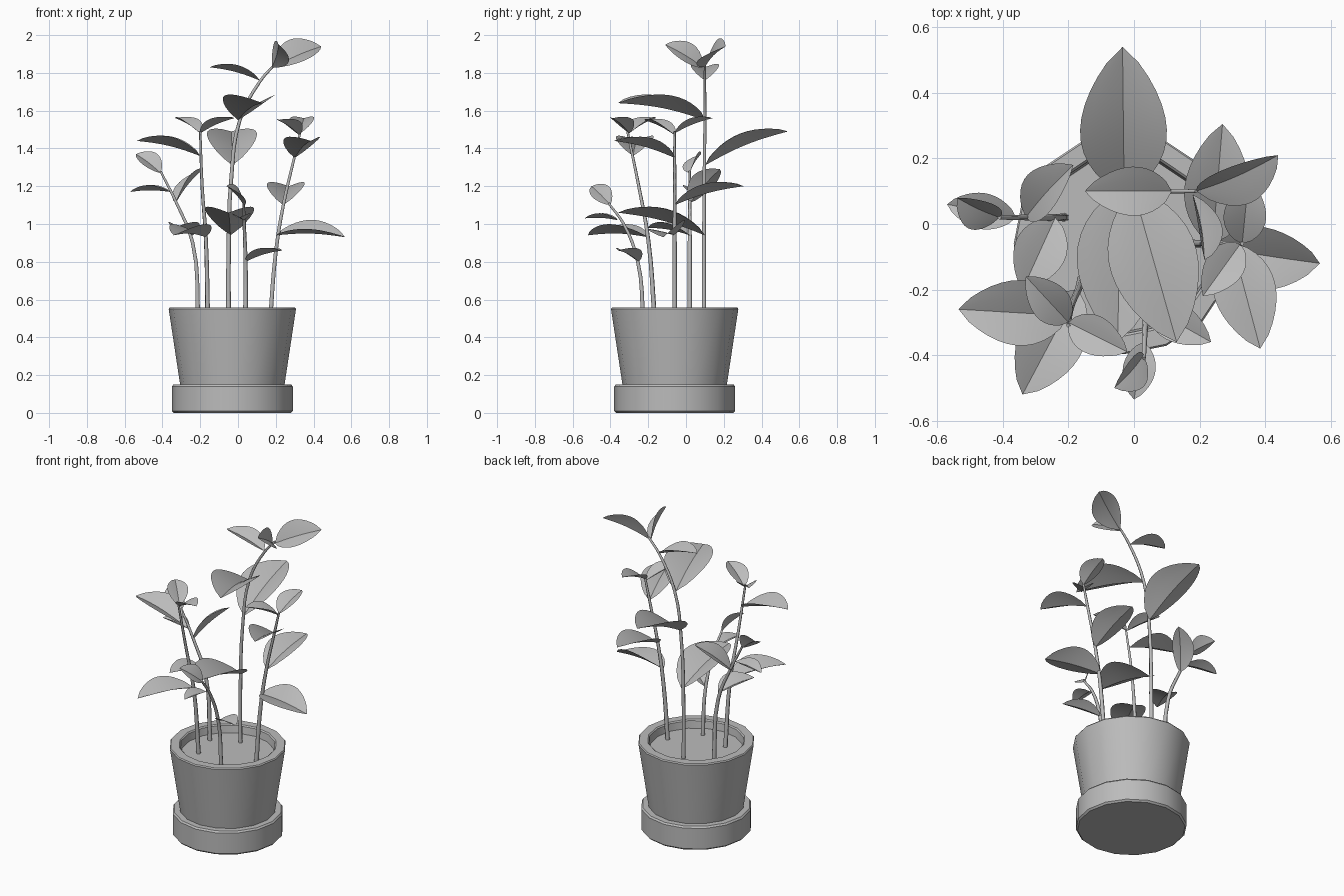
import bpy, bmesh, math
from mathutils import Vector

cube = bpy.data.objects.get("Cube")
if cube:
    bpy.data.objects.remove(cube, do_unlink=True)

# One neutral grey for the whole model
grey = bpy.data.materials.new("neutral_grey")
grey.use_nodes = True
color = (0.5, 0.5, 0.5, 1)
grey.diffuse_color = color
grey.node_tree.nodes["Principled BSDF"].inputs["Base Color"].default_value = color

POT = Vector((-0.03, -0.06, 0))


def finish(bm, name, angle):
    mesh = bpy.data.meshes.new(name)
    bm.to_mesh(mesh)
    bm.free()
    obj = bpy.data.objects.new(name, mesh)
    bpy.context.collection.objects.link(obj)
    mesh.materials.append(grey)
    bpy.ops.object.select_all(action="DESELECT")
    obj.select_set(True)
    bpy.context.view_layer.objects.active = obj
    bpy.ops.object.shade_smooth_by_angle(angle=math.radians(angle))
    return obj


def lathe(name, profile, sides=16):
    """Revolve (radius, height) points around the pot axis."""
    bm = bmesh.new()
    verts = [bm.verts.new(POT + Vector((r, 0, z))) for r, z in profile]
    edges = [bm.edges.new(pair) for pair in zip(verts, verts[1:])]
    bmesh.ops.spin(bm, geom=verts + edges, cent=POT, axis=(0, 0, 1),
                   angle=math.tau, steps=sides, use_merge=True)
    bmesh.ops.remove_doubles(bm, verts=bm.verts, dist=0.0005)
    bmesh.ops.recalc_face_normals(bm, faces=bm.faces)
    return finish(bm, name, 35)


def stem(name, points):
    """Tapered tube along a smooth path."""
    curve = bpy.data.curves.new(name, "CURVE")
    curve.dimensions = "3D"
    curve.bevel_depth = 0.013
    curve.bevel_resolution = 1
    curve.resolution_u = 4
    curve.use_fill_caps = True
    spline = curve.splines.new("BEZIER")
    spline.bezier_points.add(len(points) - 1)
    for i, (bp, co) in enumerate(zip(spline.bezier_points, points)):
        bp.co = co
        bp.handle_left_type = bp.handle_right_type = "AUTO"
        bp.radius = 1 - 0.5 * i / (len(points) - 1)
    curve.materials.append(grey)
    obj = bpy.data.objects.new(name, curve)
    bpy.context.collection.objects.link(obj)


def leaf(name, base, tip, width, up=(0, 0, 1), rows=12):
    """Cupped oval blade with a folded midrib."""
    base, tip = Vector(base), Vector(tip)
    axis = tip - base
    along = axis.normalized()
    side = along.cross(Vector(up)).normalized()
    normal = side.cross(along)
    bm = bmesh.new()
    grid = []
    for i in range(rows + 1):
        t = i / rows
        half = width / 2 * max(0, math.sin(math.pi * t ** 0.95)) ** 0.72
        sag = 0.04 * axis.length * math.sin(math.pi * t)
        row = []
        for s in (-1, -0.75, -0.4, 0, 0.4, 0.75, 1):
            lift = 0.5 * half * abs(s) ** 0.9 + sag
            row.append(bm.verts.new(base + axis * t + side * s * half + normal * lift))
        grid.append(row)
    for a, b in zip(grid, grid[1:]):
        for j in range(len(a) - 1):
            bm.faces.new((a[j], a[j + 1], b[j + 1], b[j]))
    bmesh.ops.remove_doubles(bm, verts=bm.verts, dist=0.0005)
    finish(bm, name, 40)


# Pot, saucer and soil
lathe("saucer", [(0, 0), (0.31, 0), (0.32, 0.01), (0.32, 0.14), (0.312, 0.15), (0.27, 0.15)])
lathe("pot", [(0.275, 0.14), (0.337, 0.55), (0.332, 0.557), (0.282, 0.557),
              (0.275, 0.55), (0.265, 0.48)])
lathe("soil", [(0, 0.505), (0.272, 0.505)])

# Stems
stem("tall_stem", [(-.05, .095, .49), (-.05, .095, .8), (-.035, .097, 1.25),
                   (.01, .1, 1.55), (.12, .1, 1.76), (.19, .1, 1.84)])
stem("left_stem", [(.17, -.06, .49), (.2, -.06, .85), (.24, -.06, 1.1),
                   (.3, -.06, 1.36), (.33, -.06, 1.49)])
stem("right_front_stem", [(-.16, -.165, .49), (-.17, -.2, .92), (-.19, -.25, 1.2), (-.2, -.31, 1.49)])
stem("right_back_stem", [(-.21, .02, .49), (-.24, .02, .9), (-.33, .02, 1.12), (-.41, .02, 1.28)])
stem("front_stem", [(.04, -.225, .49), (.04, -.255, .8), (.033, -.33, 1), (.03, -.41, 1.11)])

# Leaves of the tall stem
leaf("tall_leaf_top_left", (.19, .1, 1.83), (.44, .21, 1.94), .17, (0, -.7, .65))
leaf("tall_leaf_top_front", (.18, .09, 1.83), (.215, -.11, 1.95), .13, (.75, .3, .5))
leaf("tall_leaf_top_right", (.115, .1, 1.76), (-.15, .1, 1.83), .15)
leaf("tall_leaf_upper_front", (.0, .1, 1.55), (.13, -.36, 1.64), .27)
leaf("tall_leaf_back", (-.03, .1, 1.31), (-.035, .54, 1.49), .265)
leaf("tall_leaf_lower_front", (-.04, .1, .94), (-.05, -.36, 1.06), .26)

# Leaves of the left stem
leaf("left_leaf_back", (.24, -.06, 1.1), (.27, .305, 1.2), .2)
leaf("left_leaf_low", (.2, -.06, .94), (.567, -.12, .93), .2, (0, -.25, 1))
leaf("left_leaf_front", (.3, -.06, 1.35), (.385, -.38, 1.44), .19)
leaf("left_leaf_top_right", (.325, -.06, 1.47), (.21, -.22, 1.55), .12)
leaf("left_leaf_top_back", (.33, -.06, 1.48), (.35, .14, 1.56), .13)

# Leaves of the right front stem
leaf("right_front_leaf_low", (-.17, -.2, .93), (-.34, -.52, .94), .2)
leaf("right_front_leaf_side", (-.2, -.28, 1.36), (-.535, -.26, 1.44), .2)
leaf("right_front_leaf_top_back", (-.2, -.3, 1.48), (-.33, -.16, 1.56), .12)
leaf("right_front_leaf_top_front", (-.2, -.3, 1.48), (-.02, -.39, 1.56), .12)

# Leaves of the right back stem
leaf("right_back_leaf_low", (-.24, .02, .94), (-.34, -.2, .98), .16)
leaf("right_back_leaf_side", (-.36, .02, 1.17), (-.57, .06, 1.17), .11)
leaf("right_back_leaf_top", (-.41, .02, 1.27), (-.54, .08, 1.37), .12, (.4, -.8, .5))
leaf("right_back_leaf_inner", (-.33, .02, 1.11), (-.185, .18, 1.29), .14, (-.5, 0, .7))

# Leaves of the front stem
leaf("front_leaf_low", (.04, -.25, .8), (.235, -.36, .86), .12)
leaf("front_leaf_top", (.03, -.4, 1.1), (-.06, -.5, 1.2), .11, (.7, -.1, .6))
leaf("front_leaf_tip", (.03, -.36, 1.02), (0, -.535, 1.03), .1)
